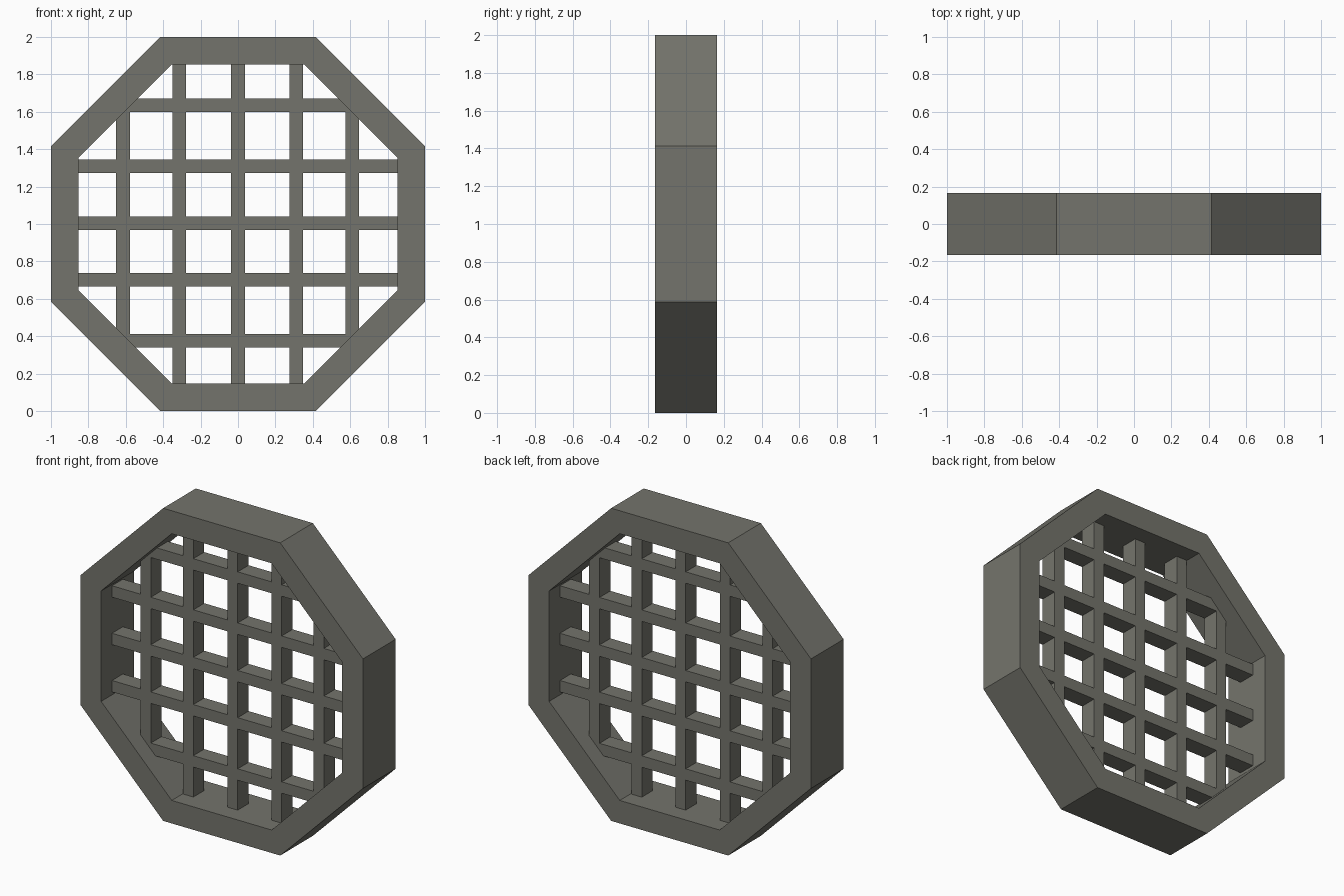
import bpy, bmesh, math

if "Cube" in bpy.data.objects:
    bpy.data.objects.remove(bpy.data.objects["Cube"])

stone = bpy.data.materials.new("warm grey")
stone.diffuse_color = (0.175, 0.175, 0.15, 1)
stone.use_nodes = True
stone.node_tree.nodes["Principled BSDF"].inputs["Base Color"].default_value = stone.diffuse_color

CZ, HALF, INNER = 1.0, 0.165, 0.853   # centre height, half depth, inner apothem
BAR, BAR_D = 0.073, 0.055             # bar width, bar half depth


def finish(bm, name):
    bmesh.ops.recalc_face_normals(bm, faces=bm.faces)
    me = bpy.data.meshes.new(name)
    bm.to_mesh(me)
    bm.free()
    me.materials.append(stone)
    ob = bpy.data.objects.new(name, me)
    bpy.context.collection.objects.link(ob)
    return ob


def octagon(bm, apothem, y):
    r = apothem / math.cos(math.pi / 8)
    angles = [math.pi / 8 + i * math.pi / 4 for i in range(8)]
    return [bm.verts.new((r * math.cos(a), y, CZ + r * math.sin(a))) for a in angles]


# octagonal window frame: four rings joined into a closed tube
bm = bmesh.new()
rings = [octagon(bm, a, y) for a, y in
         ((1, -HALF), (1, HALF), (INNER, HALF), (INNER, -HALF))]
for k in range(4):
    p, q = rings[k], rings[(k + 1) % 4]
    for i in range(8):
        j = (i + 1) % 8
        bm.faces.new((p[i], p[j], q[j], q[i]))
finish(bm, "octagon_frame")


# lattice bars, ends tucked just inside the frame
def bar(name, pos, vertical):
    reach = INNER + 0.02
    lim = reach * math.sqrt(2)
    bm = bmesh.new()
    outline = []
    lo, hi = pos - BAR / 2, pos + BAR / 2
    ends = [min(reach, lim - abs(v)) for v in (lo, hi)]
    outline = [(lo, -ends[0]), (hi, -ends[1]), (hi, ends[1]), (lo, ends[0])]
    layers = []
    for y in (-BAR_D, BAR_D):
        layers.append([bm.verts.new((u, y, CZ + v) if vertical else (v, y, CZ + u))
                       for u, v in outline])
    f, b = layers
    bm.faces.new(f)
    bm.faces.new(b[::-1])
    for i in range(4):
        j = (i + 1) % 4
        bm.faces.new((f[i], b[i], b[j], f[j]))
    finish(bm, name)


for n, x in enumerate((-0.615, -0.314, 0, 0.311, 0.61)):
    bar(f"vertical_bar_{n + 1}", x, True)
for n, z in enumerate((-0.625, -0.298, 0.004, 0.308, 0.635)):
    bar(f"horizontal_bar_{n + 1}", z, False)
